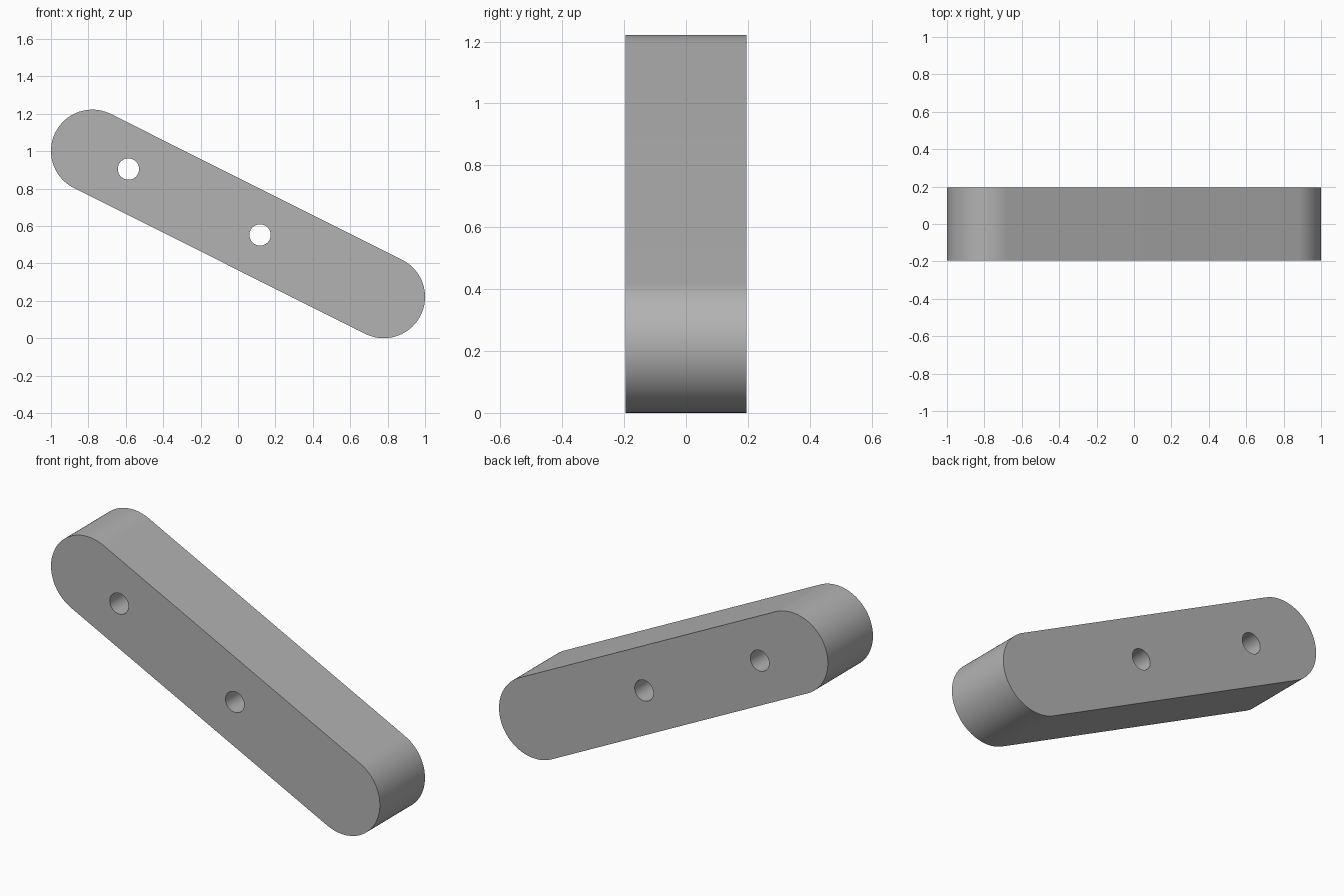
import bpy, bmesh
from math import atan2, cos, sin, pi, radians
from mathutils import Vector

cube = bpy.data.objects.get("Cube")
if cube:
    bpy.data.objects.remove(cube, do_unlink=True)

RADIUS, HALF_DEPTH, HOLE_RADIUS = 0.221, 0.196, 0.057
UPPER, LOWER = Vector((-0.779, 1.001)), Vector((0.779, 0.221))
AXIS = (LOWER - UPPER).normalized()
HOLE_DISTANCES = (0.216, 1.003)  # along the axis from the upper end centre


def arc(centre, radius, start, sweep, steps):
    return [centre + radius * Vector((cos(start + sweep * i / steps),
                                      sin(start + sweep * i / steps)))
            for i in range(steps + 1)]


def prism(name, outline, half_depth):
    """Extrude an x-z outline along y."""
    bm = bmesh.new()
    face = bm.faces.new([bm.verts.new((p.x, -half_depth, p.y)) for p in outline])
    new = bmesh.ops.extrude_face_region(bm, geom=[face])["geom"]
    bmesh.ops.translate(bm, vec=(0, 2 * half_depth, 0),
                        verts=[v for v in new if isinstance(v, bmesh.types.BMVert)])
    bmesh.ops.recalc_face_normals(bm, faces=bm.faces)
    mesh = bpy.data.meshes.new(name)
    bm.to_mesh(mesh)
    bm.free()
    obj = bpy.data.objects.new(name, mesh)
    bpy.context.collection.objects.link(obj)
    return obj


# Plain grey finish
grey = bpy.data.materials.new("grey")
grey.use_nodes = True
grey.diffuse_color = (0.45, 0.45, 0.45, 1)
grey.node_tree.nodes["Principled BSDF"].inputs["Base Color"].default_value = grey.diffuse_color

# Slanted bar with rounded ends
tilt = atan2(AXIS.y, AXIS.x)
outline = (arc(LOWER, RADIUS, tilt - pi / 2, pi, 48)
           + arc(UPPER, RADIUS, tilt + pi / 2, pi, 48))
bar = prism("bar", outline, HALF_DEPTH)
bar.data.materials.append(grey)

# Two through holes on the bar's centre line
bpy.context.view_layer.objects.active = bar
for distance in HOLE_DISTANCES:
    circle = arc(UPPER + AXIS * distance, HOLE_RADIUS, 0, 2 * pi, 48)[:-1]
    cutter = prism("hole_cutter", circle, HALF_DEPTH * 2)
    cutter.data.materials.append(grey)
    cutter.hide_render = True
    cut = bar.modifiers.new("hole", "BOOLEAN")
    cut.operation, cut.solver, cut.object = "DIFFERENCE", "EXACT", cutter
    bpy.ops.object.modifier_apply(modifier=cut.name)
    bpy.data.objects.remove(cutter, do_unlink=True)

# Smooth round surfaces with crisp rims
bpy.ops.object.select_all(action="DESELECT")
bar.select_set(True)
bpy.ops.object.shade_smooth_by_angle(angle=radians(30))
